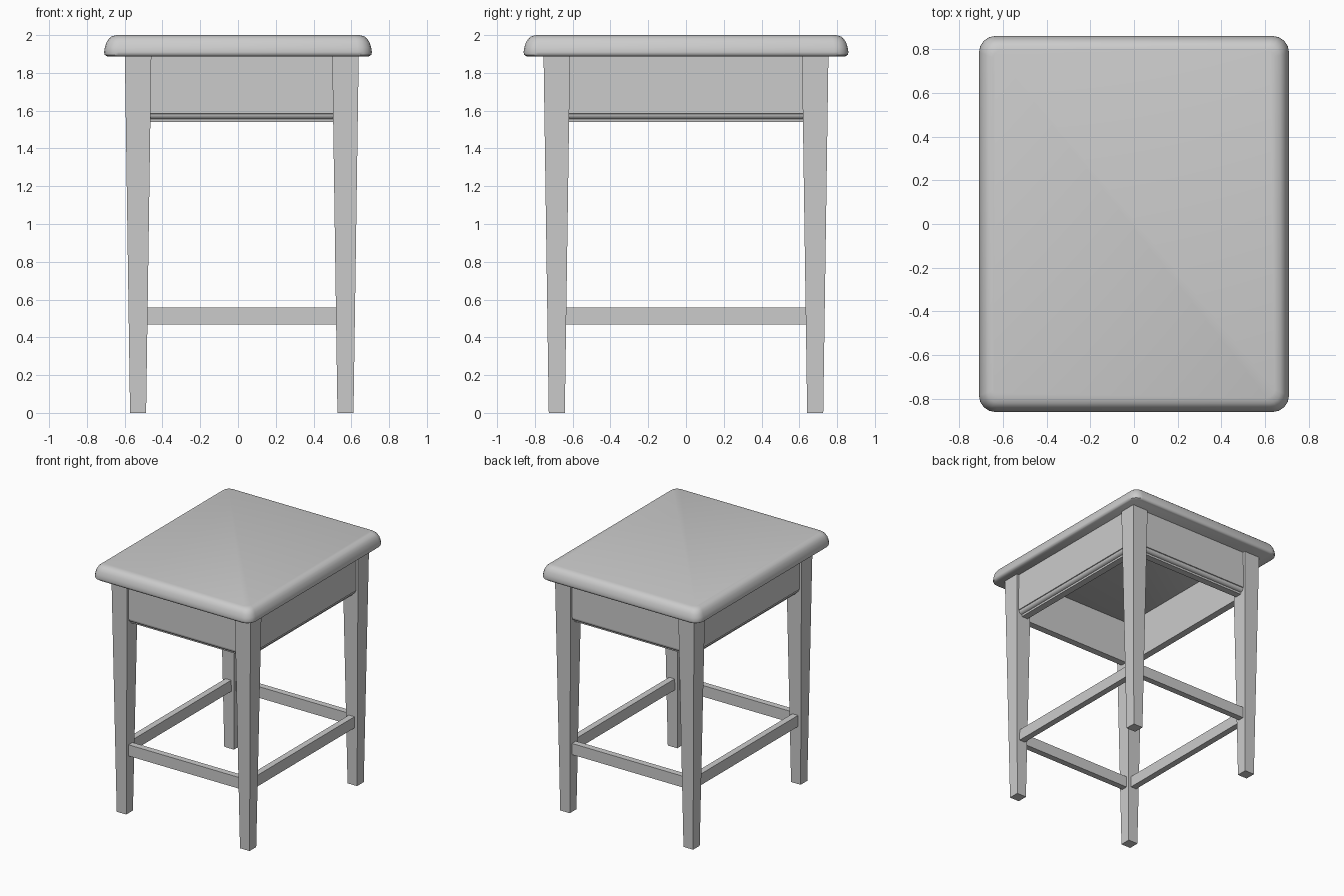
import bpy, bmesh, math
from mathutils import Vector

if "Cube" in bpy.data.objects:
    bpy.data.objects.remove(bpy.data.objects["Cube"])

CX = 0.02             # the frame sits slightly to the right under the seat
LX, LY = 0.549, 0.684  # leg centre offsets
SEAT_Z = 1.888


def finish(name, bm, smooth=None):
    bmesh.ops.recalc_face_normals(bm, faces=bm.faces)
    me = bpy.data.meshes.new(name)
    bm.to_mesh(me)
    bm.free()
    ob = bpy.data.objects.new(name, me)
    bpy.context.collection.objects.link(ob)
    if smooth:
        bpy.ops.object.select_all(action='DESELECT')
        ob.select_set(True)
        bpy.context.view_layer.objects.active = ob
        bpy.ops.object.shade_smooth_by_angle(angle=math.radians(smooth))
    return ob


def loft(name, rings, smooth=None):
    """Skin a stack of equal-length point rings and cap both ends."""
    bm = bmesh.new()
    loops = [[bm.verts.new(p) for p in ring] for ring in rings]
    n = len(loops[0])
    for a, b in zip(loops, loops[1:]):
        for i in range(n):
            j = (i + 1) % n
            bm.faces.new((a[i], a[j], b[j], b[i]))
    bm.faces.new(loops[0])
    bm.faces.new(loops[-1])
    return finish(name, bm, smooth)


def rounded_rect(hx, hy, r, z, seg=4):
    pts = []
    for k, (sx, sy) in enumerate([(1, 1), (-1, 1), (-1, -1), (1, -1)]):
        for i in range(seg + 1):
            a = math.pi / 2 * (k + i / seg)
            pts.append((sx * (hx - r) + r * math.cos(a),
                        sy * (hy - r) + r * math.sin(a), z))
    return pts


def square(x, y, h, z):
    return [(x - h, y - h, z), (x + h, y - h, z), (x + h, y + h, z), (x - h, y + h, z)]


# Seat: rounded slab with a soft nosed edge (inset, height)
edge = [(0.015, SEAT_Z), (0.003, 1.896), (0.0, 1.91), (0.004, 1.935), (0.012, 1.96),
        (0.024, 1.98), (0.04, 1.993), (0.065, 2.0)]
loft("seat", [rounded_rect(0.709 - d, 0.86 - d, 0.075 - d * 0.6, z) for d, z in edge], 45)

# Tapered square legs
for sy, fb in ((-1, "front"), (1, "back")):
    for sx, lr in ((-1, "left"), (1, "right")):
        x, y = CX + sx * LX, sy * LY
        loft(f"{fb}_{lr}_leg", [square(x, y, 0.0425, 0), square(x, y, 0.07, SEAT_Z)])

# Rail sections: (outward offset from the leg centre line, height)
apron = [(-0.04, SEAT_Z), (0.05, SEAT_Z), (0.05, 1.585), (0.044, 1.583), (0.043, 1.574),
         (0.038, 1.564), (0.028, 1.557), (0.018, 1.555), (0.016, 1.54), (-0.04, 1.54)]
stretcher = [(-0.025, 0.467), (0.025, 0.467), (0.025, 0.557), (-0.025, 0.557)]

# Four aprons and four stretchers spanning between the legs
sides = {"front": (0, -1), "right": (1, 0), "back": (0, 1), "left": (-1, 0)}
for side, (nx, ny) in sides.items():
    out = Vector((nx, ny, 0))
    along = Vector((-ny, nx, 0))
    dist, span = (LX, LY) if nx else (LY, LX)
    for part, section, gap, smooth in (("apron", apron, 0.065, 30),
                                       ("stretcher", stretcher, 0.046, None)):
        rings = [[Vector((CX, 0, z)) + out * (dist + d) + along * s * (span - gap)
                  for d, z in section] for s in (-1, 1)]
        loft(f"{side}_{part}", rings, smooth)
